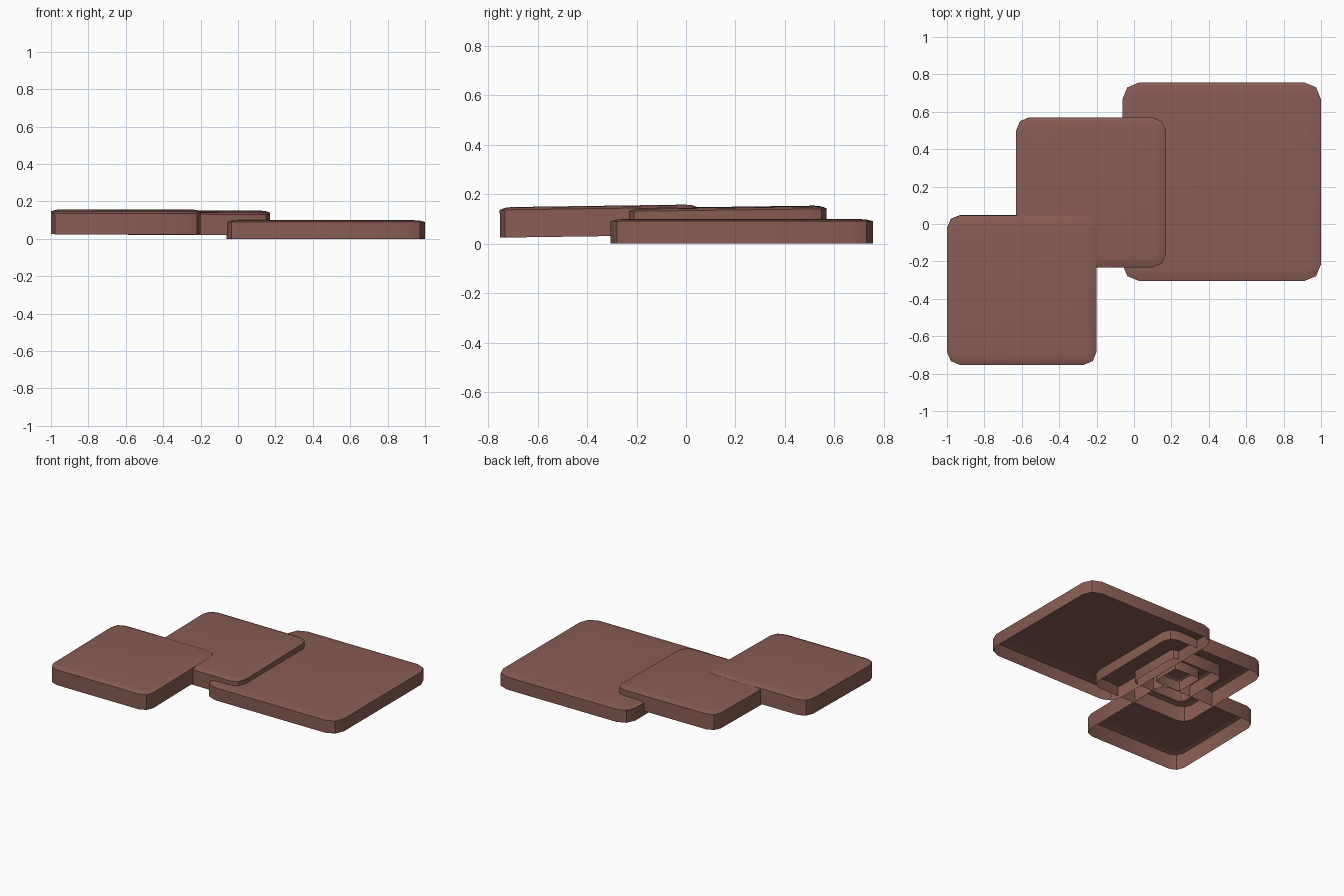
import bpy, bmesh, math

if "Cube" in bpy.data.objects:
    bpy.data.objects.remove(bpy.data.objects["Cube"])

clay = bpy.data.materials.new("reddish_brown")
clay.diffuse_color = (0.25, 0.108, 0.088, 1)
clay.use_nodes = True
clay.node_tree.nodes["Principled BSDF"].inputs["Base Color"].default_value = clay.diffuse_color


def outline(w, d, r, inset):
    """Rounded rectangle with two-segment corners, pulled in by inset."""
    pts = []
    for k, (sx, sy) in enumerate([(1, 1), (-1, 1), (-1, -1), (1, -1)]):
        for j in range(3):
            a = math.radians(90 * k + 45 * j)
            pts.append((sx * (w / 2 - r) + (r - inset) * math.cos(a),
                        sy * (d / 2 - r) + (r - inset) * math.sin(a)))
    return pts


def slab(name, x, y, z, w, d, h, r, tilt=(0, 0)):
    """Open-bottomed slab with a softly sloped top rim."""
    bm = bmesh.new()
    levels = [(0, 0), (0, h * 0.91), (r * 0.3, h * 0.975), (r * 0.7, h)]
    rings = [[bm.verts.new((px, py, lz)) for px, py in outline(w, d, r, inset)]
             for inset, lz in levels]
    for lo, hi in zip(rings, rings[1:]):
        n = len(lo)
        for i in range(n):
            bm.faces.new((lo[i], lo[(i + 1) % n], hi[(i + 1) % n], hi[i]))
    bm.faces.new(rings[-1])
    me = bpy.data.meshes.new(name)
    bm.to_mesh(me)
    bm.free()
    me.materials.append(clay)
    ob = bpy.data.objects.new(name, me)
    bpy.context.collection.objects.link(ob)
    ob.location = (x, y, z)
    ob.rotation_euler = (tilt[0], tilt[1], 0)
    bpy.ops.object.select_all(action='DESELECT')
    ob.select_set(True)
    bpy.context.view_layer.objects.active = ob
    bpy.ops.object.shade_smooth_by_angle(angle=math.radians(35))
    return ob


# Three overlapping stepping slabs, the smaller two slightly tilted
slab("large_slab", 0.469, 0.226, 0.0, 1.062, 1.062, 0.10, 0.09)
slab("middle_slab", -0.23, 0.17, 0.026, 0.80, 0.80, 0.122, 0.07, (0.013, 0.003))
slab("front_slab", -0.60, -0.352, 0.030, 0.80, 0.80, 0.123, 0.07, (0.014, 0))

# Nested hollow blocks under the middle slab, seen only from below
slab("inner_block", -0.23, 0.17, 0.028, 0.42, 0.42, 0.10, 0.04, (0.013, 0.003))
slab("core_block", -0.23, 0.17, 0.028, 0.21, 0.21, 0.08, 0.02, (0.013, 0.003))
